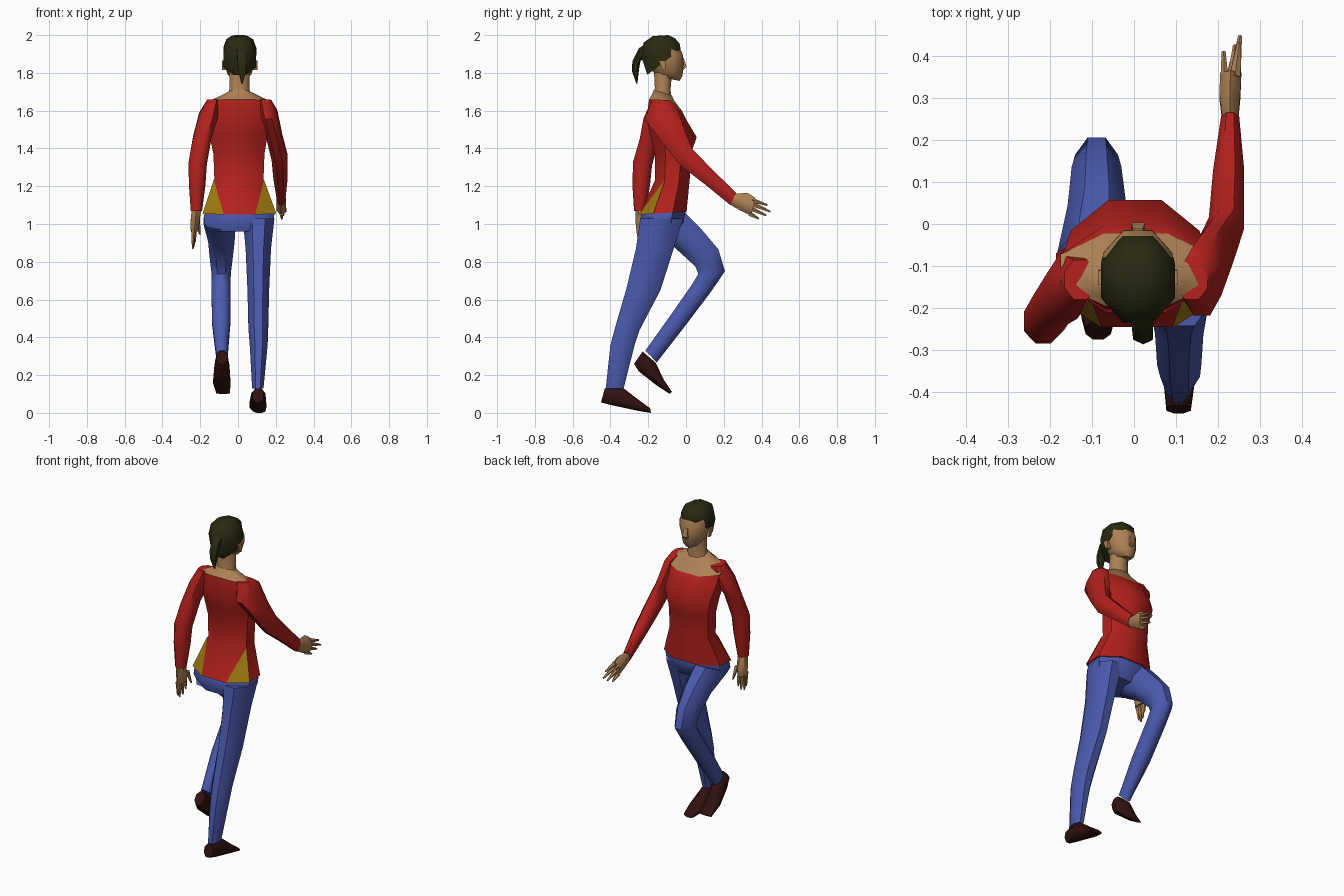
import bpy, bmesh, math
from mathutils import Vector


def mat(name, r, g, b):
    m = bpy.data.materials.new(name)
    m.diffuse_color = (r, g, b, 1)
    return m


RED = mat("red_cloth", .45, .015, .012)
BLUE = mat("blue_cloth", .07, .10, .42)
GOLD = mat("gold_cloth", .35, .19, .005)
SKIN = mat("skin", .42, .22, .09)
HAIR = mat("dark_hair", .022, .022, .006)
SHOE = mat("dark_leather", .03, .006, .005)


def finish(name, bm, material, angle=50):
    bmesh.ops.recalc_face_normals(bm, faces=bm.faces)
    me = bpy.data.meshes.new(name)
    bm.to_mesh(me)
    bm.free()
    me.materials.append(material)
    ob = bpy.data.objects.new(name, me)
    bpy.context.collection.objects.link(ob)
    bpy.ops.object.select_all(action='DESELECT')
    ob.select_set(True)
    bpy.context.view_layer.objects.active = ob
    bpy.ops.object.shade_smooth_by_angle(angle=math.radians(angle))
    return ob


def ring(r, n):
    """Cross-section from x-range and its back and front points (y, z)."""
    x0, x1, yb, zb, yf, zf = r
    angs = [(i + .5) * math.tau / n for i in range(n)]
    mc = max(math.cos(a) for a in angs)
    ms = max(math.sin(a) for a in angs)
    pts = []
    for a in angs:
        u, v = math.cos(a) / mc, math.sin(a) / ms
        pts.append(Vector(((x0 + x1) / 2 + u * (x1 - x0) / 2,
                           (yb + yf) / 2 + v * (yf - yb) / 2,
                           (zb + zf) / 2 + v * (zf - zb) / 2)))
    return pts


def loft(name, rings, material, n=8, angle=50):
    bm = bmesh.new()
    rows = [[bm.verts.new(p) for p in ring(r, n)] for r in rings]
    for a, b in zip(rows, rows[1:]):
        for i in range(n):
            j = (i + 1) % n
            bm.faces.new((a[i], a[j], b[j], b[i]))
    bm.faces.new(rows[0])
    bm.faces.new(rows[-1])
    return finish(name, bm, material, angle)


def spike(name, p, q, r0, r1, material, n=5):
    """Tapered limb between two points."""
    p, q = Vector(p), Vector(q)
    bm = bmesh.new()
    bmesh.ops.create_cone(bm, cap_ends=True, segments=n, radius1=r0,
                          radius2=r1, depth=(q - p).length)
    rot = (q - p).to_track_quat('Z', 'Y')
    for v in bm.verts:
        v.co = rot @ v.co + (p + q) / 2
    return finish(name, bm, material)


# Torso
hem = (-.185, .2, -.245, 1.05, .003, 1.065)
waist = (-.125, .135, -.165, 1.23, .02, 1.24)
neckline = (-.175, .185, -.195, 1.66, -.022, 1.60)
loft("shirt", [hem, waist, (-.13, .14, -.165, 1.37, .025, 1.37),
               (-.15, .155, -.19, 1.47, .057, 1.46),
               (-.165, .175, -.21, 1.56, .0, 1.555), neckline], RED)

# Gold inserts at the back corners of the hem
h, w = ring(hem, 8), ring(waist, 8)
for name, a, b, c in (("left_insert", 4, 5, 4), ("right_insert", 7, 6, 7)):
    bm = bmesh.new()
    tri = [h[a], h[b], w[c]]
    out = Vector((-.003 if a == 4 else .003, -.003, 0))
    bm.faces.new([bm.verts.new(p + out) for p in tri])
    bm.faces.new([bm.verts.new(p) for p in reversed(tri)])
    finish(name, bm, GOLD)

# Bare shoulders, neck and head
loft("shoulders", [neckline, (-.10, .12, -.18, 1.685, -.06, 1.65),
                   (-.05, .065, -.17, 1.71, -.075, 1.68)], SKIN)
loft("neck", [(-.055, .07, -.175, 1.68, -.075, 1.66),
              (-.045, .06, -.165, 1.72, -.082, 1.71),
              (-.045, .06, -.17, 1.82, -.075, 1.79)], SKIN)
loft("head", [(-.03, .045, -.15, 1.785, -.035, 1.757),
              (-.055, .07, -.18, 1.81, -.018, 1.785),
              (-.072, .09, -.195, 1.86, -.014, 1.845),
              (-.074, .092, -.2, 1.91, -.016, 1.895),
              (-.062, .08, -.19, 1.95, -.038, 1.945)], SKIN)
loft("nose", [(-.003, .021, -.03, 1.88, -.012, 1.88),
              (-.006, .026, -.03, 1.828, .003, 1.832),
              (0, .02, -.03, 1.815, -.015, 1.815)], SKIN, n=4)
for side, x in (("left", -.074), ("right", .092)):
    loft(side + "_ear", [(x - .01, x + .01, -.125, 1.815, -.108, 1.815),
                         (x - .012, x + .012, -.145, 1.865, -.11, 1.865)], SKIN, n=4)

# Hair cap and ponytail
loft("hair", [(-.076, .094, -.205, 1.79, -.028, 1.925),
              (-.078, .097, -.235, 1.88, -.034, 1.955),
              (-.062, .08, -.225, 1.96, -.06, 1.985),
              (-.03, .045, -.175, 1.995, -.095, 2.0)], HAIR)
loft("ponytail", [(-.01, .045, -.2, 1.88, -.2, 1.965),
                  (-.005, .045, -.24, 1.865, -.25, 1.93),
                  (-.002, .045, -.247, 1.83, -.284, 1.86),
                  (.002, .042, -.25, 1.81, -.286, 1.81),
                  (.017, .026, -.257, 1.745, -.264, 1.745)], HAIR, n=6)

# Trousers
loft("hips", [(-.14, .155, -.2, 1.11, -.015, 1.11),
              (-.178, .193, -.235, 1.06, -.002, 1.07),
              (-.18, .19, -.245, 1.01, -.012, 1.01),
              (-.15, .165, -.23, .96, -.045, .96)], BLUE)
loft("right_leg", [(.025, .193, -.242, 1.03, -.015, 1.03),
                   (.04, .175, -.265, .87, -.062, .88),
                   (.05, .165, -.315, .66, -.135, .65),
                   (.055, .16, -.373, .46, -.245, .44),
                   (.062, .157, -.4, .36, -.272, .36),
                   (.075, .135, -.425, .13, -.33, .13)], BLUE)
loft("left_leg", [(-.182, -.012, -.215, .97, -.005, 1.06),
                  (-.158, -.018, -.065, .88, .088, .965),
                  (-.148, -.03, .05, .775, .172, .865),
                  (-.14, -.038, .065, .735, .206, .75),
                  (-.14, -.04, .032, .68, .135, .645),
                  (-.138, -.04, -.09, .505, -.005, .46),
                  (-.115, -.055, -.215, .33, -.155, .267)], BLUE)

# Shoes, heel to toe
loft("right_shoe", [(.077, .135, -.45, .055, -.43, .13),
                    (.07, .145, -.39, .04, -.33, .13),
                    (.06, .15, -.25, .01, -.25, .068),
                    (.08, .145, -.185, 0, -.19, .025)], SHOE, n=8)
loft("left_shoe", [(-.115, -.055, -.275, .26, -.23, .325),
                   (-.125, -.045, -.25, .22, -.16, .265),
                   (-.132, -.04, -.155, .145, -.12, .18),
                   (-.115, -.042, -.085, .1, -.075, .112)], SHOE, n=8)

# Sleeves, shoulder to wrist
loft("right_sleeve", [(.10, .175, -.18, 1.66, -.085, 1.655),
                      (.115, .208, -.218, 1.555, -.05, 1.625),
                      (.15, .235, -.13, 1.435, -.005, 1.49),
                      (.178, .262, -.03, 1.31, .035, 1.395),
                      (.188, .262, .1, 1.21, .14, 1.288),
                      (.207, .25, .235, 1.1, .265, 1.165)], RED)
loft("left_sleeve", [(-.165, -.09, -.18, 1.66, -.085, 1.655),
                     (-.206, -.105, -.225, 1.56, -.07, 1.60),
                     (-.238, -.14, -.245, 1.45, -.135, 1.47),
                     (-.262, -.165, -.28, 1.33, -.18, 1.31),
                     (-.26, -.172, -.284, 1.21, -.19, 1.21),
                     (-.25, -.19, -.275, 1.07, -.212, 1.07)], RED)

# Hands: palm, four fingers and a thumb
loft("right_palm", [(.21, .247, .23, 1.105, .258, 1.16),
                    (.203, .253, .29, 1.07, .325, 1.165),
                    (.205, .255, .345, 1.045, .365, 1.14)], SKIN, n=6)
loft("left_palm", [(-.245, -.195, -.268, 1.075, -.216, 1.075),
                   (-.252, -.205, -.266, 1.0, -.178, 1.01),
                   (-.25, -.212, -.262, .96, -.18, .965)], SKIN, n=6)
digits = {
    "right": [((.24, .35, 1.125), (.25, .43, 1.1)),
              ((.24, .35, 1.105), (.252, .447, 1.065)),
              ((.235, .345, 1.08), (.24, .425, 1.045)),
              ((.23, .335, 1.055), (.232, .385, 1.027)),
              ((.217, .29, 1.135), (.213, .41, 1.105))],
    "left": [((-.235, -.25, .97), (-.24, -.245, .885)),
             ((-.235, -.23, .965), (-.24, -.226, .868)),
             ((-.235, -.21, .965), (-.235, -.203, .878)),
             ((-.232, -.19, .965), (-.228, -.183, .905)),
             ((-.215, -.19, 1.02), (-.202, -.168, .945))],
}
for side, pairs in digits.items():
    for i, (p, q) in enumerate(pairs):
        spike(f"{side}_thumb" if i == 4 else f"{side}_finger_{i + 1}",
              p, q, .014, .005, SKIN)
